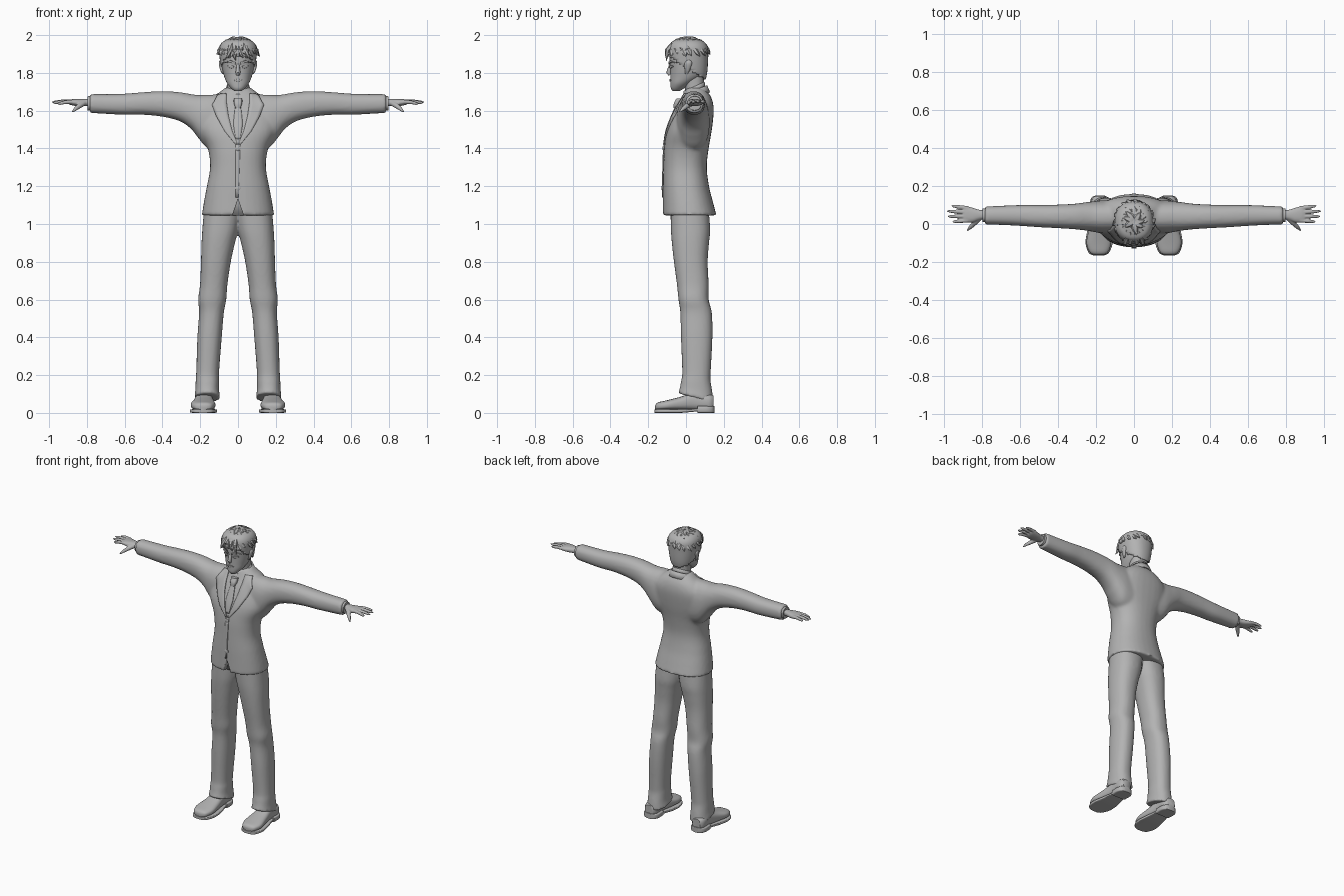
import bpy, bmesh, math, random
from mathutils import Vector
from mathutils.bvhtree import BVHTree

if "Cube" in bpy.data.objects:
    bpy.data.objects.remove(bpy.data.objects["Cube"])

random.seed(4)
GREY = bpy.data.materials.new("plain_grey")
GREY.diffuse_color = (0.45, 0.45, 0.45, 1)
GREY.use_nodes = True
GREY.node_tree.nodes["Principled BSDF"].inputs["Base Color"].default_value = GREY.diffuse_color


def bridge(bm, rings):
    """Skin a list of vertex rings and cap both ends."""
    n = len(rings[0])
    for a, b in zip(rings, rings[1:]):
        for i in range(n):
            bm.faces.new((a[i], a[(i + 1) % n], b[(i + 1) % n], b[i]))
    bm.faces.new(rings[0])
    bm.faces.new(rings[-1])


def loft(bm, axis, secs, p=2.3, n=32, steps=4, sx=1):
    """Rounded sections (t, u_low, u_high, v_low, v_high), smoothed along an axis."""
    rows = []
    for i in range(len(secs) - 1):
        q = [Vector(secs[max(0, min(len(secs) - 1, i + k))]) for k in (-1, 0, 1, 2)]
        for s in range(steps):
            t = s / steps
            rows.append(0.5 * (2 * q[1] + (q[2] - q[0]) * t
                               + (2 * q[0] - 5 * q[1] + 4 * q[2] - q[3]) * t * t
                               + (3 * q[1] - q[0] - 3 * q[2] + q[3]) * t ** 3))
    rows.append(Vector(secs[-1]))
    rings = []
    for t, u0, u1, v0, v1 in rows:
        ring = []
        for k in range(n):
            c, s = math.cos(math.tau * k / n), math.sin(math.tau * k / n)
            u = (u0 + u1) / 2 + (u1 - u0) / 2 * math.copysign(abs(c) ** (2 / p), c)
            v = (v0 + v1) / 2 + (v1 - v0) / 2 * math.copysign(abs(s) ** (2 / p), s)
            co = [u, v]
            co.insert(axis, t)
            ring.append(bm.verts.new((co[0] * sx, co[1], co[2])))
        rings.append(ring)
    bridge(bm, rings)


def tube(bm, pts, radii, n=8, flat=1.0):
    """Tapered tube through points."""
    pts = [Vector(q) for q in pts]
    rings = []
    for i, q in enumerate(pts):
        d = (pts[min(i + 1, len(pts) - 1)] - pts[max(i - 1, 0)]).normalized()
        side = d.cross(Vector((0, 0, 1)) if abs(d.z) < 0.95 else Vector((0, 1, 0))).normalized()
        up = side.cross(d)
        rings.append([bm.verts.new(q + radii[i] * (side * math.cos(math.tau * k / n)
                      + up * flat * math.sin(math.tau * k / n))) for k in range(n)])
    bridge(bm, rings)


def finish(name, bm, mirror=False, voxel=0, angle=50):
    bmesh.ops.recalc_face_normals(bm, faces=bm.faces)
    me = bpy.data.meshes.new(name)
    bm.to_mesh(me)
    bm.free()
    me.materials.append(GREY)
    ob = bpy.data.objects.new(name, me)
    bpy.context.collection.objects.link(ob)
    bpy.context.view_layer.objects.active = ob
    ob.select_set(True)
    bpy.ops.object.shade_smooth_by_angle(angle=math.radians(angle))
    ob.select_set(False)
    if mirror:
        ob.modifiers.new("mirror", 'MIRROR').use_mirror_merge = False
    if voxel:
        r = ob.modifiers.new("blend", 'REMESH')
        r.mode, r.voxel_size, r.use_smooth_shade = 'VOXEL', voxel, True
        s = ob.modifiers.new("soften", 'SMOOTH')
        s.factor, s.iterations = 0.5, 5
    return ob


def surface(ob):
    return BVHTree.FromObject(ob, bpy.context.evaluated_depsgraph_get())


def strip(name, tree, a, b, mirror=False, thick=0.009, k=6, m=4):
    """Thin plate between two x-z polylines, laid on the front of a surface."""
    bm = bmesh.new()
    rows = []
    for i in range((len(a) - 1) * k + 1):
        j = min(i // k, len(a) - 2)
        t = i / k - j
        l, r = Vector(a[j]).lerp(Vector(a[j + 1]), t), Vector(b[j]).lerp(Vector(b[j + 1]), t)
        row = []
        for c in range(m + 1):
            q = l.lerp(r, c / m)
            hit = tree.ray_cast(Vector((q.x, -1, q.y)), Vector((0, 1, 0)))[0]
            hit = hit or tree.find_nearest(Vector((q.x, -0.03, q.y)))[0]
            row.append(bm.verts.new(hit + Vector((0, -0.003, 0))))
        rows.append(row)
    for r0, r1 in zip(rows, rows[1:]):
        for c in range(m):
            bm.faces.new((r0[c], r0[c + 1], r1[c + 1], r1[c]))
    ob = finish(name, bm, mirror)
    s = ob.modifiers.new("thickness", 'SOLIDIFY')
    s.thickness, s.offset = thick, 0


# Jacket: torso and both sleeves blended together
bm = bmesh.new()
loft(bm, 2, [(1.045, -.192, .192, -.122, .162), (1.12, -.18, .18, -.122, .142), (1.2, -.165, .165, -.122, .122),
             (1.3, -.148, .148, -.12, .11), (1.4, -.16, .16, -.116, .12), (1.5, -.205, .205, -.1, .137),
             (1.6, -.2, .2, -.06, .147), (1.66, -.15, .15, -.028, .138), (1.7, -.095, .095, -.01, .115),
             (1.72, -.07, .07, .0, .1)])
for s in (1, -1):
    loft(bm, 0, [(.08, -.05, .125, 1.38, 1.685), (.16, -.05, .125, 1.40, 1.685), (.21, -.042, .12, 1.455, 1.683),
                 (.25, -.035, .115, 1.505, 1.688), (.31, -.028, .107, 1.545, 1.698), (.4, -.022, .102, 1.568, 1.703),
                 (.5, -.017, .1, 1.578, 1.698), (.6, -.01, .1, 1.578, 1.69), (.7, -.005, .096, 1.583, 1.688),
                 (.785, -.003, .092, 1.588, 1.688)], sx=s)
jacket = finish("jacket", bm, voxel=0.01)

# Open notch at the front hem
bm = bmesh.new()
for y in (-.2, -.085):
    for x, z in ((-.035, 1.03), (.035, 1.03), (.0, 1.13)):
        bm.verts.new((x, y, z))
bmesh.ops.convex_hull(bm, input=bm.verts)
cutter = finish("hem_notch_cutter", bm)
cutter.hide_render = True
cutter.hide_set(True)
b = jacket.modifiers.new("hem_notch", 'BOOLEAN')
b.operation, b.object = 'DIFFERENCE', cutter

# Lapels, front edge and tie laid on the chest
chest = surface(jacket)
strip("lapel", chest, [(.062, 1.69), (.06, 1.64), (.05, 1.57), (.03, 1.49), (.004, 1.425)],
      [(.105, 1.685), (.137, 1.63), (.115, 1.57), (.07, 1.49), (.012, 1.42)], mirror=True)
strip("front_edge", chest, [(-.012, 1.42), (-.012, 1.14)], [(.012, 1.42), (.002, 1.14)], thick=.005)
strip("tie_blade", chest, [(-.014, 1.63), (-.025, 1.53), (-.012, 1.45)], [(.014, 1.63), (.025, 1.53), (.012, 1.45)])
bm = bmesh.new()
loft(bm, 2, [(1.615, -.013, .013, -.066, -.04), (1.64, -.022, .022, -.064, -.02), (1.665, -.022, .022, -.05, -.01)], p=3)
finish("tie_knot", bm)

# Jacket buttons
for z in (1.40, 1.19):
    bm = bmesh.new()
    y = chest.ray_cast(Vector((0, -1, z)), Vector((0, 1, 0)))[0].y
    tube(bm, [(0, y + .004, z), (0, y - .006, z), (0, y - .008, z)], (.013, .013, .009), n=14)
    finish("jacket_button", bm)

# Shirt and jacket collars: bands tilted up to the back
for name, rx, ry, cy, z0, h, flare in (("shirt_collar", .062, .056, .043, 1.708, .04, .003),
                                       ("jacket_collar", .07, .064, .048, 1.692, .038, .016)):
    bm = bmesh.new()
    rows = []
    for t in (0, .5, 1):
        rows.append([bm.verts.new(((rx + flare * (1 - t)) * math.cos(a), cy + (ry + flare * (1 - t)) * math.sin(a),
                     z0 + h * (t - .5) + .024 * math.sin(a))) for a in (math.tau * k / 32 for k in range(32))])
    bridge(bm, rows)
    bm.faces.ensure_lookup_table()
    bmesh.ops.delete(bm, geom=[f for f in bm.faces if len(f.verts) > 4], context='FACES')
    ob = finish(name, bm)
    ob.modifiers.new("thickness", 'SOLIDIFY').thickness = .008

# Trousers: both legs meeting at the pelvis
bm = bmesh.new()
for s in (1, -1):
    loft(bm, 2, [(.085, .093, .232, -.042, .145), (.12, .1, .226, -.034, .14), (.17, .1, .224, -.026, .13),
                 (.22, .1, .221, -.02, .131), (.4, .086, .215, -.027, .14), (.53, .075, .206, -.03, .137),
                 (.6, .062, .211, -.04, .12), (.68, .056, .201, -.048, .12), (.8, .038, .196, -.064, .115),
                 (.9, .016, .193, -.075, .122), (.97, -.002, .189, -.08, .128), (1.08, -.02, .18, -.082, .12)], sx=s)
for v in bm.verts:  # cuffs slope down toward the heel
    if v.co.z < .15:
        v.co.z -= (v.co.y - .03) * .26 * (.15 - v.co.z) / .065
finish("trousers", bm, voxel=0.009)

# Shoes with sole and heel
bm = bmesh.new()
loft(bm, 1, [(-.163, .165, .205, .018, .04), (-.15, .138, .232, .014, .055), (-.1, .12, .25, .014, .067),
             (-.03, .125, .238, .014, .085), (.05, .135, .225, .014, .11), (.12, .135, .225, .014, .1),
             (.146, .152, .21, .018, .09)], p=2.6)
finish("shoe", bm, mirror=True)
bm = bmesh.new()
loft(bm, 1, [(-.166, .16, .21, 0, .018), (-.152, .133, .238, 0, .02), (-.1, .112, .255, 0, .02),
             (-.03, .115, .245, 0, .02), (.04, .128, .23, .006, .022), (.07, .13, .228, .01, .024)], p=6)
loft(bm, 1, [(.062, .127, .232, 0, .036), (.11, .125, .234, 0, .036), (.14, .137, .222, 0, .036),
             (.151, .16, .2, 0, .036)], p=6)
finish("sole_and_heel", bm, mirror=True)

# Shirt cuffs and hands
bm = bmesh.new()
loft(bm, 0, [(.77, .01, .082, 1.6, 1.678), (.797, .011, .081, 1.602, 1.676)])
finish("shirt_cuff", bm, mirror=True)
bm = bmesh.new()
loft(bm, 0, [(.77, .024, .072, 1.622, 1.662), (.81, .022, .074, 1.624, 1.662), (.85, .008, .086, 1.624, 1.662),
             (.885, .008, .094, 1.63, 1.66), (.9, .014, .09, 1.636, 1.656)])
for y0, x1, y1, z1 in ((.018, .957, .012, 1.636), (.04, .983, .04, 1.642), (.062, .985, .068, 1.646), (.083, .962, .096, 1.645)):
    a, e = Vector((.875, y0, 1.647)), Vector((x1, y1, z1))
    tube(bm, [a, a.lerp(e, .5) + Vector((0, 0, .003)), a.lerp(e, .85), e], (.0115, .0105, .0085, .003))
tube(bm, [(.815, .03, 1.64), (.84, .004, 1.625), (.862, -.018, 1.608), (.878, -.035, 1.592)], (.015, .014, .0105, .004))
finish("hand", bm, mirror=True, voxel=0.004)

# Neck and head
bm = bmesh.new()
loft(bm, 2, [(1.66, -.06, .06, -.005, .1), (1.72, -.055, .055, -.005, .095), (1.8, -.058, .058, -.02, .095)])
finish("neck", bm)
bm = bmesh.new()
loft(bm, 2, [(1.703, -.018, .018, -.07, -.035), (1.718, -.036, .036, -.08, -.01), (1.745, -.058, .058, -.082, .03),
             (1.78, -.073, .073, -.083, .085), (1.82, -.083, .083, -.084, .103), (1.87, -.089, .089, -.088, .11),
             (1.92, -.088, .088, -.085, .11), (1.955, -.068, .068, -.06, .085), (1.97, -.03, .03, -.02, .045)], p=2.15)
head = finish("head", bm)
face = surface(head)

# Nose, ears and painted-on facial features
bm = bmesh.new()
tube(bm, [(0, -.08, 1.85), (0, -.086, 1.825), (0, -.092, 1.803), (0, -.084, 1.79)], (.007, .01, .013, .01))
finish("nose", bm)
bm = bmesh.new()
loft(bm, 2, [(1.795, .078, .084, -.004, .01), (1.815, .078, .094, -.006, .02), (1.85, .078, .102, -.008, .032),
             (1.868, .08, .096, .002, .026)], n=16)
finish("ear", bm, mirror=True)
strip("eyebrow", face, [(.014, 1.846), (.04, 1.856), (.066, 1.852)], [(.014, 1.856), (.04, 1.867), (.066, 1.856)], True)
strip("eye", face, [(.018, 1.829), (.035, 1.824), (.054, 1.832)], [(.018, 1.833), (.035, 1.84), (.054, 1.838)], True, .005)
strip("lips", face, [(-.024, 1.76), (0, 1.754), (.024, 1.76)], [(-.024, 1.763), (0, 1.768), (.024, 1.763)], thick=.006)

# Hair cap, trimmed along a hairline that drops toward the nape
bm = bmesh.new()
loft(bm, 2, [(1.75, -.064, .064, -.05, .1), (1.8, -.084, .084, -.09, .112), (1.87, -.096, .096, -.094, .117),
             (1.93, -.1, .1, -.094, .117), (1.965, -.08, .08, -.075, .095), (1.982, -.04, .04, -.03, .05)], steps=8)
low = [f for f in bm.faces if f.calc_center_median().z < 1.885 - .62 * (f.calc_center_median().y + .09)]
bmesh.ops.delete(bm, geom=low, context='FACES')
finish("hair_cap", bm).modifiers.new("thickness", 'SOLIDIFY').thickness = .008

# Spiky locks radiating from the crown
bm = bmesh.new()


def scalp(th, phi, s):
    return Vector((.098 * s * math.sin(phi) * math.cos(th), .012 + .104 * s * math.sin(phi) * math.sin(th),
                   min(1.998, 1.888 + .094 * s * math.cos(phi))))


for phi, count in ((.1, 7), (.42, 12), (.75, 16), (1.05, 18)):
    for i in range(count):
        th = math.tau * (i + random.uniform(-.3, .3)) / count + phi
        ln, lift = random.uniform(.4, .55), random.uniform(1.1, 1.2)
        tube(bm, [scalp(th, phi, .95), scalp(th + .05, phi + ln * .4, 1.03), scalp(th + .1, phi + ln * .75, 1.06),
                  scalp(th + .16, phi + ln, lift)], (.018, .021, .014, .001), n=6, flat=.6)
for x, z, d in ((-.05, 1.875, -.01), (-.022, 1.86, .012), (.015, 1.878, .014), (.05, 1.872, .012)):
    tube(bm, [(x * .7, -.07, 1.95), (x * .9, -.098, 1.92), (x, -.102, 1.895), (x + d, -.103, z)], (.014, .014, .01, .001), n=6)
finish("hair_locks", bm, angle=40)
